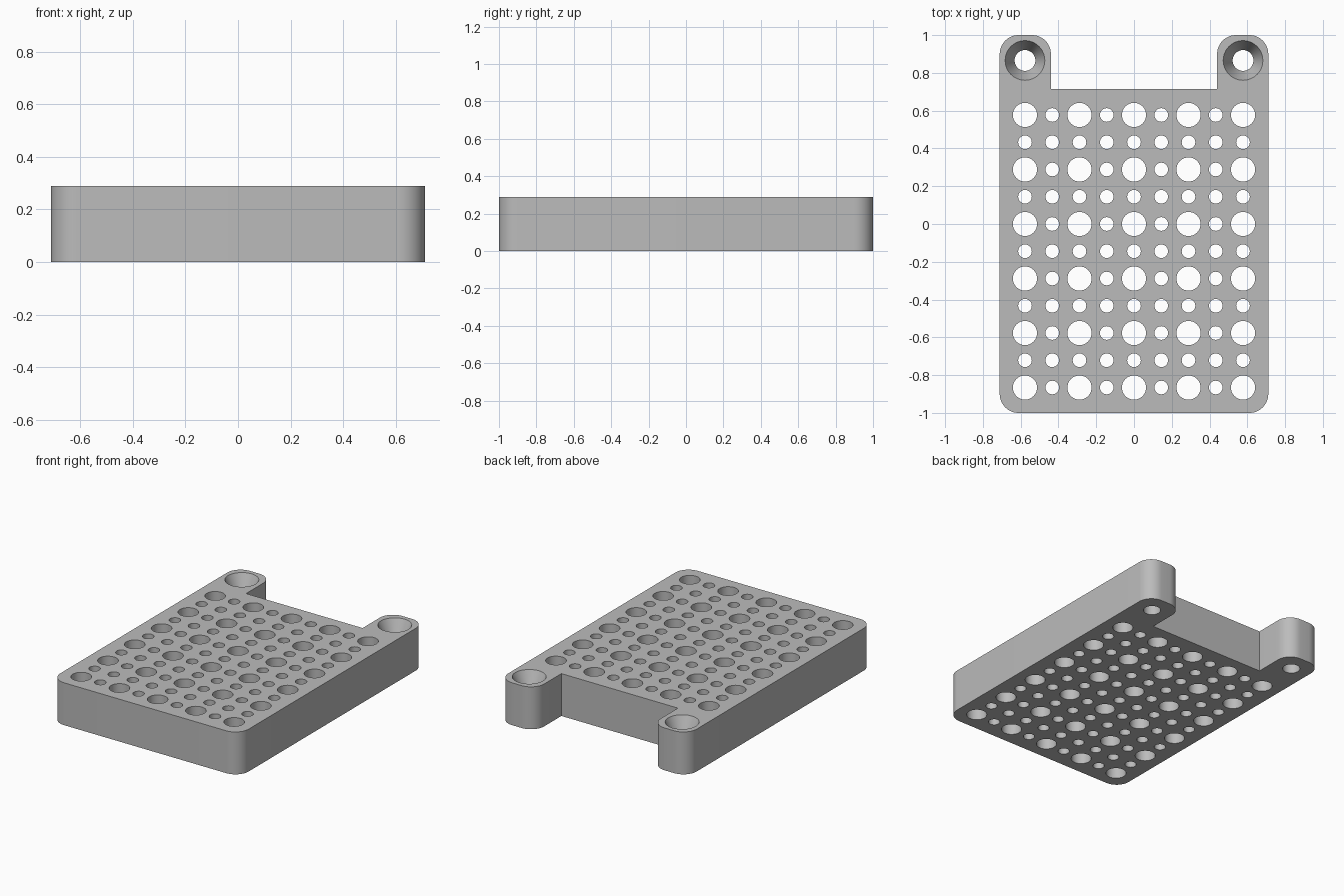
import bpy, bmesh, math
from mathutils import Vector

cube = bpy.data.objects.get("Cube")
if cube:
    bpy.data.objects.remove(cube)

HEIGHT = 0.289
PITCH = 0.1443
WIDTH = 0.711          # half width
LUG_INNER = 0.44       # inner side of the mounting lugs
SHELF = 0.715          # back edge between the lugs
CORNER = 0.1
SINK = 0.11            # countersink depth

grey = bpy.data.materials.new("plain_grey")
grey.use_nodes = True
grey.diffuse_color = (0.5, 0.5, 0.5, 1)
grey.node_tree.nodes["Principled BSDF"].inputs["Base Color"].default_value = (0.5, 0.5, 0.5, 1)


def make_object(name, bm):
    bmesh.ops.recalc_face_normals(bm, faces=bm.faces)
    mesh = bpy.data.meshes.new(name)
    bm.to_mesh(mesh)
    bm.free()
    mesh.materials.append(grey)
    obj = bpy.data.objects.new(name, mesh)
    bpy.context.collection.objects.link(obj)
    return obj


def arc(cx, cy, start, steps=12):
    """Quarter-round corner, counter-clockwise from the start angle."""
    for i in range(steps + 1):
        a = math.radians(start + 90 * i / steps)
        yield Vector((cx + CORNER * math.cos(a), cy + CORNER * math.sin(a), 0))


def add_lathe(bm, x, y, profile, sides):
    """Closed turned solid from (radius, height) pairs."""
    rings = [[bm.verts.new((x + r * math.cos(math.tau * i / sides),
                            y + r * math.sin(math.tau * i / sides), z))
              for i in range(sides)] for r, z in profile]
    for low, high in zip(rings, rings[1:]):
        for i in range(sides):
            j = (i + 1) % sides
            bm.faces.new((low[i], low[j], high[j], high[i]))
    bm.faces.new(rings[0][::-1])
    bm.faces.new(rings[-1])


# Block outline: right half, then mirrored
right = list(arc(WIDTH - CORNER, CORNER - 1, 270))
right += list(arc(WIDTH - CORNER, 1 - CORNER, 0))
right += list(arc(LUG_INNER + CORNER, 1 - CORNER, 90))
right.append(Vector((LUG_INNER, SHELF, 0)))
outline = right + [Vector((-p.x, p.y, 0)) for p in reversed(right)]

bm = bmesh.new()
base = bm.faces.new([bm.verts.new(p) for p in outline])
top = bmesh.ops.extrude_face_region(bm, geom=[base], use_keep_orig=True)
bmesh.ops.translate(bm, vec=(0, 0, HEIGHT),
                    verts=[g for g in top["geom"] if isinstance(g, bmesh.types.BMVert)])
block = make_object("perforated_block", bm)

# Hole grid: wide holes at every second point, narrow ones between
bm = bmesh.new()
for col in range(-4, 5):
    for row in range(-6, 5):
        wide = col % 2 == 0 and row % 2 == 0
        radius = 0.064 if wide else 0.036
        add_lathe(bm, col * PITCH, row * PITCH,
                  [(radius, -0.1), (radius, HEIGHT + 0.1)], 40 if wide else 32)

# Countersunk screw holes in the lugs
for side in (-4, 4):
    add_lathe(bm, side * PITCH, 6 * PITCH,
              [(0.055, -0.1), (0.055, HEIGHT - SINK),
               (0.105, HEIGHT), (0.105, HEIGHT + 0.1)], 48)
cutter = make_object("hole_cutter", bm)
cutter.hide_render = True

# Cut the holes and keep the finished mesh
cut = block.modifiers.new("holes", "BOOLEAN")
cut.operation = "DIFFERENCE"
cut.solver = "EXACT"
cut.object = cutter
bpy.context.view_layer.update()
bpy.ops.object.select_all(action="DESELECT")
block.select_set(True)
bpy.context.view_layer.objects.active = block
bpy.ops.object.modifier_apply(modifier=cut.name)
bpy.data.objects.remove(cutter)

# Smooth round walls, crisp rims
bpy.ops.object.shade_smooth_by_angle(angle=math.radians(20))
